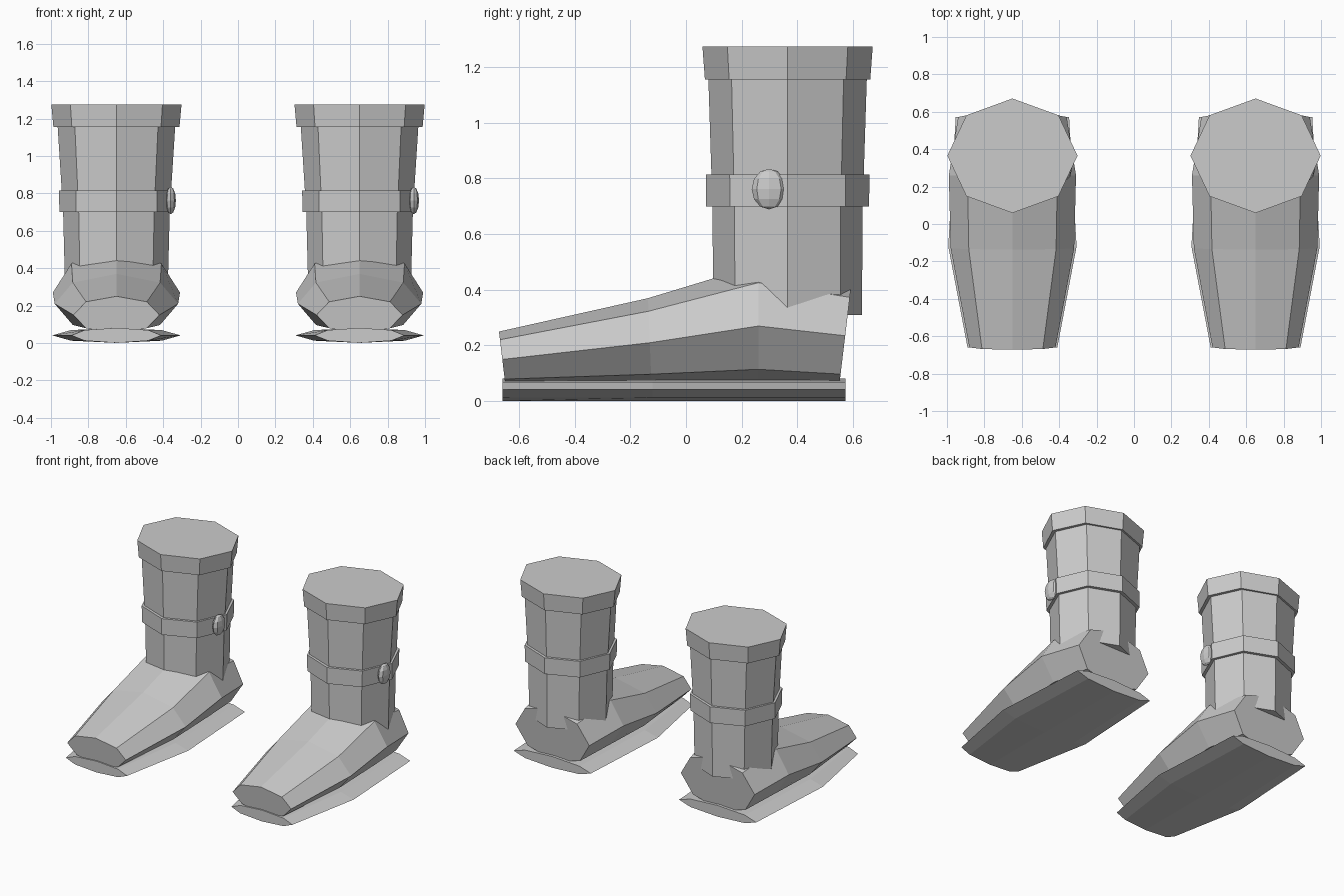
import bpy, bmesh
from math import sin, cos, pi

if "Cube" in bpy.data.objects:
    bpy.data.objects.remove(bpy.data.objects["Cube"])

SIDES = 8


def loft(name, rings):
    """Skin a closed, capped tube through rings of points."""
    bm = bmesh.new()
    loops = [[bm.verts.new(p) for p in ring] for ring in rings]
    for a, b in zip(loops, loops[1:]):
        for i in range(SIDES):
            j = (i + 1) % SIDES
            bm.faces.new((a[i], a[j], b[j], b[i]))
    bm.faces.new(loops[0])
    bm.faces.new(loops[-1])
    bmesh.ops.recalc_face_normals(bm, faces=bm.faces)
    mesh = bpy.data.meshes.new(name)
    bm.to_mesh(mesh)
    bm.free()
    obj = bpy.data.objects.new(name, mesh)
    bpy.context.collection.objects.link(obj)
    return obj


def upright(cx, z, rx, ry, cy=0.365):
    """Horizontal octagon, corners on the axes."""
    angles = [2 * pi * i / SIDES for i in range(SIDES)]
    return [(cx + rx * cos(a), cy + ry * sin(a), z) for a in angles]


def section(cx, y, z, rx, rz, lean=0.0):
    """Octagon across the foot, leaning along y with height."""
    angles = [2 * pi * i / SIDES for i in range(SIDES)]
    return [(cx + rx * cos(a), y + lean * rz * sin(a), z + rz * sin(a)) for a in angles]


# y, z, half width, half height, lean
FOOT = [(-0.66, 0.15, 0.23, 0.10, -0.12),
        (-0.13, 0.21, 0.33, 0.16, -0.04),
        (0.26, 0.27, 0.34, 0.22, 0.0),
        (0.572, 0.235, 0.29, 0.195, 0.12)]
SOLE = [(-0.66, 0.041, 0.24, 0.04),
        (-0.12, 0.041, 0.343, 0.04),
        (0.573, 0.041, 0.303, 0.04)]

# Both boots are identical copies, buckle on the +x side
for side, cx in (("left", -0.65), ("right", 0.65)):
    # Sole and foot
    loft(f"{side}_sole", [section(cx, *s) for s in SOLE])
    loft(f"{side}_foot", [section(cx, *s) for s in FOOT])
    # Shaft, ankle strap and top cuff
    loft(f"{side}_shaft", [upright(cx, 0.31, 0.275, 0.267),
                           upright(cx, 0.70, 0.285, 0.27),
                           upright(cx, 1.20, 0.317, 0.286)])
    loft(f"{side}_strap", [upright(cx, 0.70, 0.305, 0.293),
                           upright(cx, 0.815, 0.307, 0.294)])
    loft(f"{side}_cuff", [upright(cx, 1.155, 0.337, 0.297),
                          upright(cx, 1.275, 0.348, 0.306)])
    # Buckle stud
    bpy.ops.mesh.primitive_uv_sphere_add(segments=8, ring_count=6, radius=1,
                                         location=(cx + 0.29, 0.298, 0.762))
    stud = bpy.context.object
    stud.name = f"{side}_buckle"
    stud.scale = (0.028, 0.062, 0.073)
